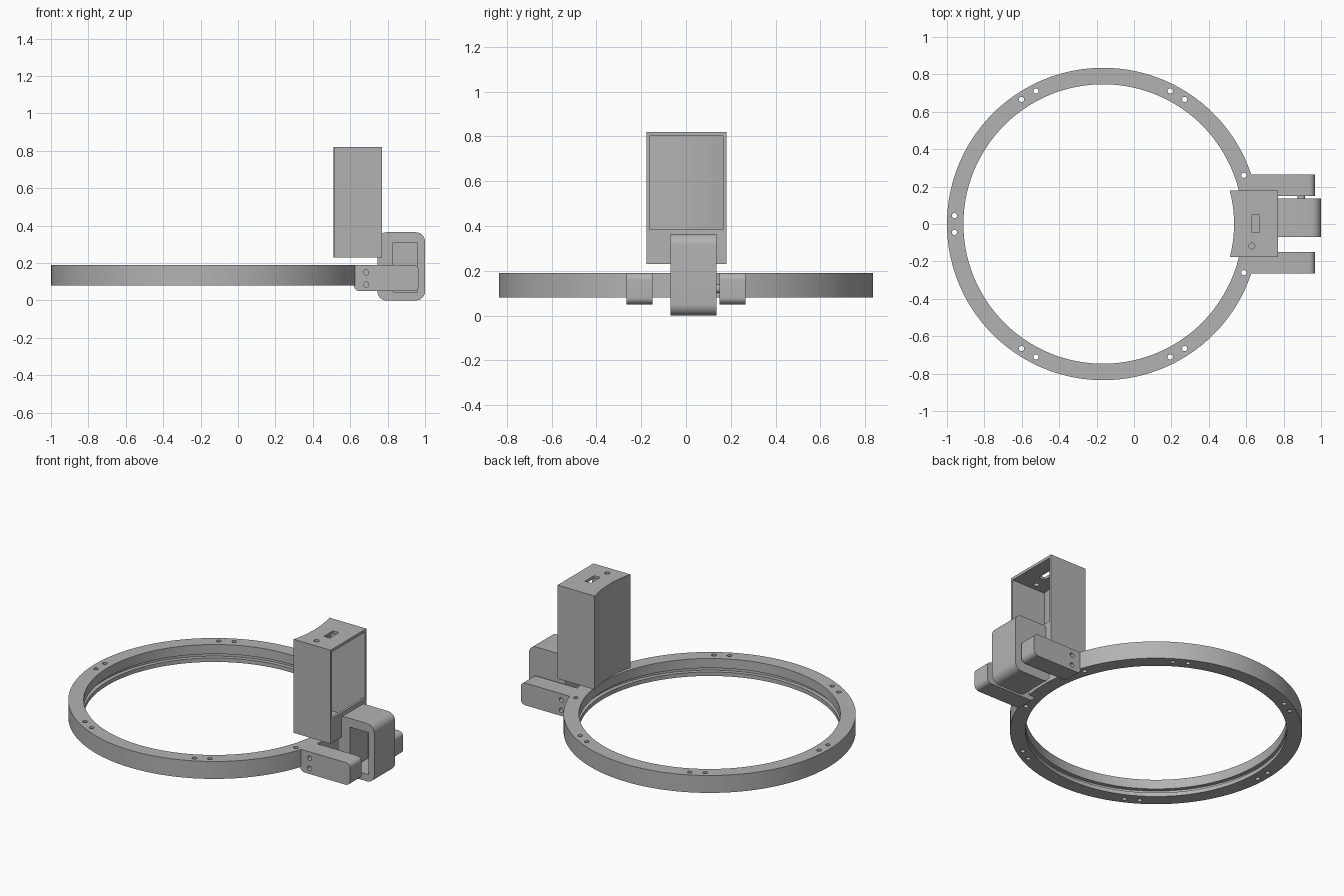
import bpy, bmesh
from math import cos, sin, pi, radians, asin
from mathutils import Vector

cube = bpy.data.objects.get("Cube")
if cube:
    bpy.data.objects.remove(cube)

grey = bpy.data.materials.new("matte grey")
grey.use_nodes = True
grey.diffuse_color = (0.45, 0.45, 0.45, 1)
grey.node_tree.nodes["Principled BSDF"].inputs["Base Color"].default_value = (0.45, 0.45, 0.45, 1)

CX = -0.165  # ring centre


def finish(name, bm):
    bmesh.ops.remove_doubles(bm, verts=bm.verts, dist=1e-5)
    bmesh.ops.recalc_face_normals(bm, faces=bm.faces)
    me = bpy.data.meshes.new(name)
    bm.to_mesh(me)
    bm.free()
    me.materials.append(grey)
    ob = bpy.data.objects.new(name, me)
    bpy.context.collection.objects.link(ob)
    return ob


def prism(name, pts, lo, hi, axis="z"):
    """Extrude an outline along z (points are x, y) or y (points are x, z)."""
    bm = bmesh.new()
    place = (lambda a, b, t: (a, b, t)) if axis == "z" else (lambda a, b, t: (a, t, b))
    face = bm.faces.new([bm.verts.new(place(a, b, lo)) for a, b in pts])
    new = bmesh.ops.extrude_face_region(bm, geom=[face])["geom"]
    shift = Vector(place(0, 0, hi - lo))
    bmesh.ops.translate(bm, vec=shift, verts=[v for v in new if isinstance(v, bmesh.types.BMVert)])
    return finish(name, bm)


def rect(x0, x1, y0, y1):
    return [(x0, y0), (x1, y0), (x1, y1), (x0, y1)]


def rounded(x0, x1, z0, z1, radii, n=8):
    """Rectangle with a radius per corner, from lower left, counterclockwise."""
    pts = []
    for i, ((x, z), r) in enumerate(zip(rect(x0, x1, z0, z1), radii)):
        if r == 0:
            pts.append((x, z))
            continue
        cx = x + r if x == x0 else x - r
        cz = z + r if z == z0 else z - r
        for k in range(n + 1):
            a = pi + i * pi / 2 + k * pi / 2 / n
            pts.append((cx + r * cos(a), cz + r * sin(a)))
    return pts


def circle(x, y, r, n=20):
    return [(x + r * cos(2 * pi * k / n), y + r * sin(2 * pi * k / n)) for k in range(n)]


def cut(ob, cutters):
    for c in cutters:
        c.hide_render = True
        m = ob.modifiers.new("cut", "BOOLEAN")
        m.operation, m.solver, m.object = "DIFFERENCE", "EXACT", c
    dg = bpy.context.evaluated_depsgraph_get()
    dg.update()
    me = bpy.data.meshes.new_from_object(ob.evaluated_get(dg))
    ob.modifiers.clear()
    ob.data = me
    for c in cutters:
        bpy.data.objects.remove(c)


def smooth(ob):
    bpy.ops.object.select_all(action="DESELECT")
    ob.select_set(True)
    bpy.context.view_layer.objects.active = ob
    bpy.ops.object.shade_smooth_by_angle(angle=radians(30))


# Ring with an inner groove
section = [(0.835, 0.08), (0.835, 0.19), (0.747, 0.19), (0.747, 0.13),
           (0.772, 0.13), (0.772, 0.105), (0.747, 0.105), (0.747, 0.08)]
N = 144
bm = bmesh.new()
loops = [[bm.verts.new((CX + r * cos(2 * pi * k / N), r * sin(2 * pi * k / N), z))
          for r, z in section] for k in range(N)]
for k in range(N):
    a, b = loops[k], loops[(k + 1) % N]
    for j in range(len(section)):
        i = (j + 1) % len(section)
        bm.faces.new((a[j], b[j], b[i], a[i]))
ring = finish("ring", bm)

# Screw holes in pairs around the ring
angles = [60 * k + s for k in range(1, 6) for s in (-3.2, 3.2)] + [-19.1, 19.1]
cut(ring, [prism("screw_cutter", circle(CX + 0.796 * cos(radians(a)), 0.796 * sin(radians(a)), 0.014),
                 0, 0.3) for a in angles])

# Two hinge arms
arms = []
for name, y0, y1, side in (("right_arm", -0.265, -0.15, -1), ("left_arm", 0.15, 0.265, 1)):
    arm = prism(name, rounded(0.62, 0.967, 0.05, 0.19, (0.03, 0.03, 0.03, 0)), y0, y1, "y")
    outer = side * 0.265
    cut(arm, [prism("bolt_cutter", circle(0.685, z, 0.014), outer - 0.04, outer + 0.04, "y")
              for z in (0.085, 0.15)])
    arms.append(arm)

# Hinge block with a pocket open to the front
block = prism("hinge_block", rounded(0.745, 1.0, 0, 0.365, (0.05,) * 4), -0.07, 0.137, "y")
cut(block, [prism("pocket_cutter", rect(0.83, 0.96, 0.045, 0.31), -0.2, 0.11, "y")])

# Hinge pin
pin = prism("hinge_pin", circle(0.895, 0.12, 0.02), 0.13, 0.16, "y")


# Hollow housing whose inner side follows the ring
def housing_outline(r, x1, y0, y1, n=12):
    a0, a1 = asin(y1 / r), asin(y0 / r)
    arc = [a0 + (a1 - a0) * k / n for k in range(n + 1)]
    return [(CX + r * cos(a), r * sin(a)) for a in arc] + [(x1, y0), (x1, y1)]


housing = prism("housing", housing_outline(0.70, 0.77, -0.177, 0.18), 0.23, 0.82)
cut(housing, [
    prism("cavity_cutter", housing_outline(0.715, 0.755, -0.163, 0.165), 0.245, 0.803),
    prism("door_cutter", rect(0.74, 0.80, -0.163, 0.165), 0.385, 0.803),
    prism("slot_cutter", rect(0.63, 0.672, -0.045, 0.047), 0.78, 0.85),
    prism("button_cutter", circle(0.63, -0.117, 0.016), 0.78, 0.85),
])

for ob in [ring, block, pin, housing] + arms:
    smooth(ob)
